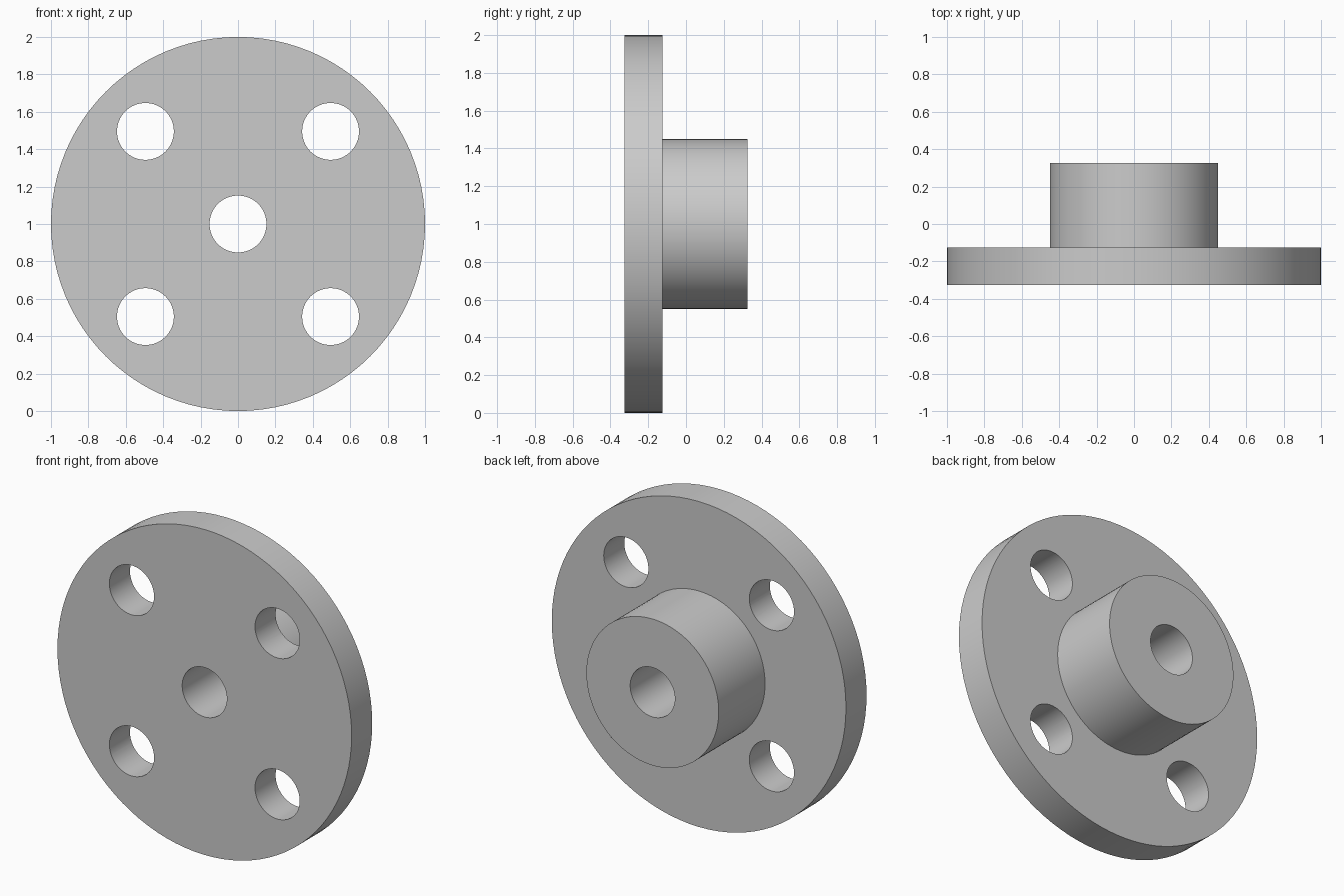
import bpy, bmesh, math
from mathutils import Matrix, Vector

cube = bpy.data.objects.get("Cube")
if cube:
    bpy.data.objects.remove(cube, do_unlink=True)

SEGMENTS = 96
CENTRE = Vector((0, 0, 1))
FRONT, STEP, BACK = -0.325, -0.125, 0.325
PLATE_R, HUB_R, HOLE_R, BOLT_OFFSET = 1.0, 0.45, 0.152, 0.495

steel = bpy.data.materials.new("grey_steel")
steel.use_nodes = True
colour = (0.6, 0.6, 0.6, 1)
steel.diffuse_color = colour
steel.node_tree.nodes["Principled BSDF"].inputs["Base Color"].default_value = colour


def add_object(name, bm):
    bmesh.ops.recalc_face_normals(bm, faces=bm.faces)
    mesh = bpy.data.meshes.new(name)
    bm.to_mesh(mesh)
    bm.free()
    mesh.materials.append(steel)
    obj = bpy.data.objects.new(name, mesh)
    bpy.context.collection.objects.link(obj)
    return obj


# Flange: stepped section with a central bore, turned about the y axis
profile = [(HOLE_R, FRONT), (PLATE_R, FRONT), (PLATE_R, STEP),
           (HUB_R, STEP), (HUB_R, BACK), (HOLE_R, BACK)]
bm = bmesh.new()
rings = []
for radius, y in profile:
    ring = []
    for i in range(SEGMENTS):
        a = math.tau * i / SEGMENTS
        offset = Vector((radius * math.cos(a), y, radius * math.sin(a)))
        ring.append(bm.verts.new(CENTRE + offset))
    rings.append(ring)
for k, ring in enumerate(rings):
    following = rings[(k + 1) % len(rings)]
    for i in range(SEGMENTS):
        j = (i + 1) % SEGMENTS
        bm.faces.new((ring[i], ring[j], following[j], following[i]))
flange = add_object("hub_flange", bm)

# Four bolt hole cutters
bm = bmesh.new()
for sx in (-1, 1):
    for sz in (-1, 1):
        place = CENTRE + Vector((sx * BOLT_OFFSET, (FRONT + STEP) / 2, sz * BOLT_OFFSET))
        bmesh.ops.create_cone(
            bm, cap_ends=True, segments=64, radius1=HOLE_R, radius2=HOLE_R, depth=0.4,
            matrix=Matrix.Translation(place) @ Matrix.Rotation(math.pi / 2, 4, "X"))
cutter = add_object("bolt_hole_cutter", bm)
cutter.hide_render = True

# Drill the holes, then smooth the round walls
drill = flange.modifiers.new("bolt_holes", "BOOLEAN")
drill.operation = "DIFFERENCE"
drill.solver = "EXACT"
drill.object = cutter
bpy.ops.object.select_all(action="DESELECT")
flange.select_set(True)
bpy.context.view_layer.objects.active = flange
bpy.ops.object.modifier_apply(modifier=drill.name)
bpy.data.objects.remove(cutter, do_unlink=True)
bpy.ops.object.shade_smooth_by_angle(angle=math.radians(30))
